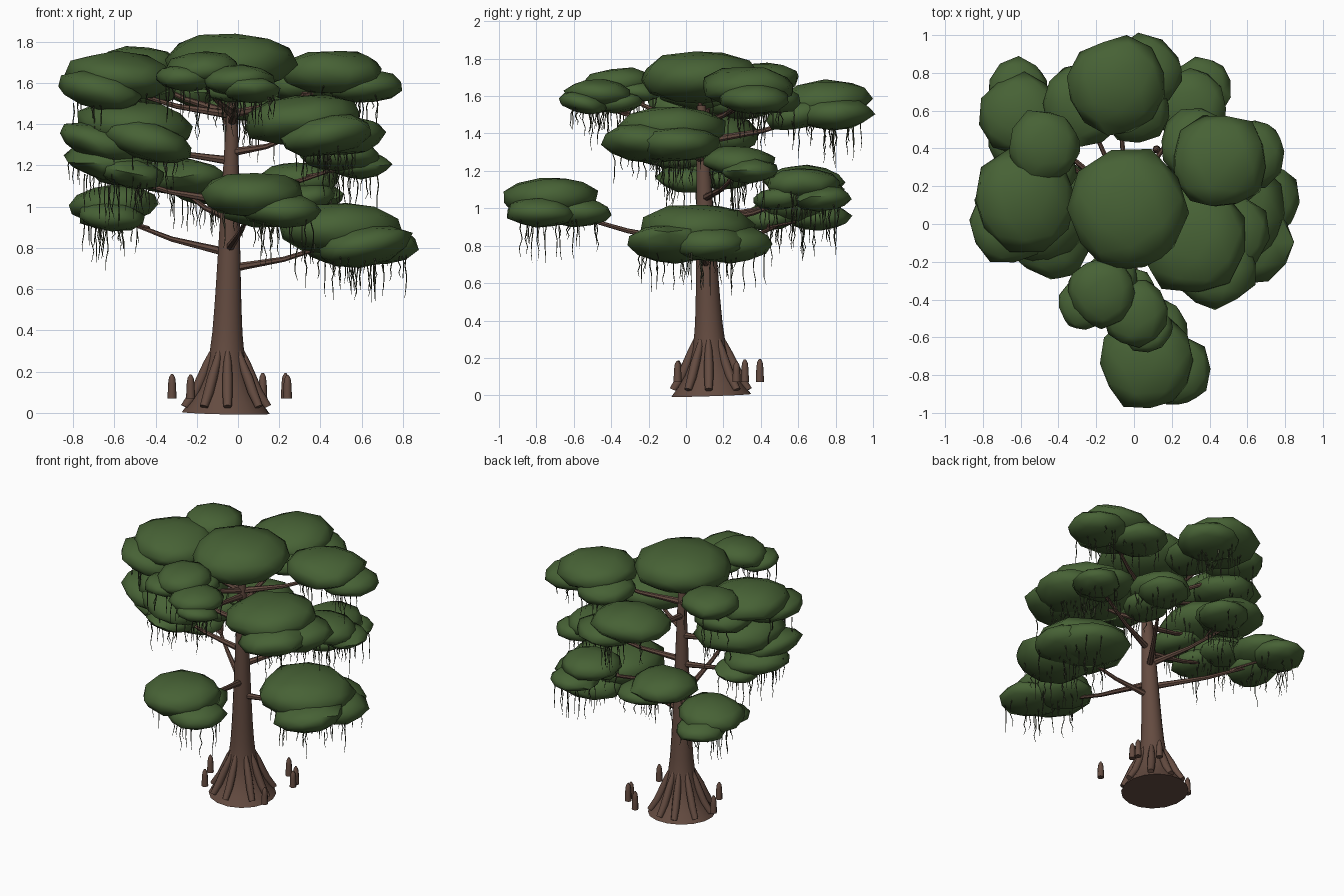
import bpy, bmesh, math, random
from mathutils import Vector, Matrix

if "Cube" in bpy.data.objects:
    bpy.data.objects.remove(bpy.data.objects["Cube"])

random.seed(7)


def material(name, rgb):
    m = bpy.data.materials.new(name)
    m.diffuse_color = (*rgb, 1)
    m.use_nodes = True
    m.node_tree.nodes["Principled BSDF"].inputs["Base Color"].default_value = m.diffuse_color
    return m


BARK = material("bark_brown", (0.128, 0.071, 0.052))
LEAF = material("leaf_green", (0.063, 0.122, 0.036))
MOSS = material("moss_dark", (0.055, 0.062, 0.035))


def finish(bm, name, mat, angle=40):
    bmesh.ops.recalc_face_normals(bm, faces=bm.faces)
    me = bpy.data.meshes.new(name)
    bm.to_mesh(me)
    bm.free()
    me.materials.append(mat)
    ob = bpy.data.objects.new(name, me)
    bpy.context.collection.objects.link(ob)
    bpy.ops.object.select_all(action='DESELECT')
    ob.select_set(True)
    bpy.context.view_layer.objects.active = ob
    bpy.ops.object.shade_smooth_by_angle(angle=math.radians(angle))


def tube(bm, pts, radii, sides):
    """Closed tapering tube along a list of points."""
    pts = [Vector(p) for p in pts]
    q = (pts[-1] - pts[0]).to_track_quat('Z', 'Y')
    rings = []
    for p, r in zip(pts, radii):
        rings.append([bm.verts.new(p + q @ Vector((r * math.cos(a), r * math.sin(a), 0)))
                      for a in (2 * math.pi * i / sides for i in range(sides))])
    for lo, hi in zip(rings, rings[1:]):
        for i in range(sides):
            j = (i + 1) % sides
            bm.faces.new((lo[i], lo[j], hi[j], hi[i]))
    bm.faces.new(rings[0])
    bm.faces.new(rings[-1])


def heading(a):
    return Vector((math.cos(a), math.sin(a), 0))


def trunk_axis(z):
    """Centre line of the slightly leaning trunk."""
    t = z / 1.6
    return Vector((-0.06 + 0.035 * t, 0.135 - 0.055 * t, z))


def trunk_radius(z):
    """Straight taper plus a flare that fades above the foot."""
    return 0.086 - 0.040 * z + 0.13 * math.exp(-((z / 0.13) ** 1.15))


# Trunk with flared foot
bm = bmesh.new()
heights = [1.55 * (i / 13) ** 1.8 for i in range(14)]
tube(bm, [trunk_axis(z) for z in heights], [trunk_radius(z) for z in heights], 16)
finish(bm, "trunk", BARK)

# Buttress roots bulging out of the flare
bm = bmesh.new()
for i in range(9):
    d = heading(2 * math.pi * (i + random.uniform(-0.25, 0.25)) / 9)
    bulge = random.uniform(0.008, 0.02)
    pts = [trunk_axis(z) + d * (trunk_radius(z) + off) for z, off in
           ((0.3, -0.012), (0.24, 0.002), (0.17, bulge), (0.1, bulge), (0.03, 0.01))]
    tube(bm, pts, (0.012, 0.02, 0.025, 0.025, 0.02), 8)
finish(bm, "buttress_roots", BARK, 50)

# Root knees standing around the trunk
bm = bmesh.new()
for x, y in ((-0.32, 0.15), (-0.23, -0.04), (0.12, 0.395), (0.24, 0.27), (0.23, 0.315), (0.24, -0.045)):
    h = random.uniform(0.11, 0.125)
    tube(bm, [(x, y, 0.07 + h * t) for t in (0, 0.6, 0.85, 1)], (0.022, 0.019, 0.015, 0.005), 8)
finish(bm, "root_knees", BARK, 50)


def add_blob(bm, c, r, tilt):
    """Flattened, uneven leaf mass with a shallower underside."""
    verts = bmesh.ops.create_icosphere(bm, subdivisions=2, radius=1)['verts']
    spin = Matrix.Rotation(random.uniform(0, 6.28), 4, 'Z')
    tip = Matrix.Rotation(random.uniform(0, 0.6), 4, 'X')
    out = Vector((c.x, c.y, 0)).normalized()
    lean = Matrix.Rotation(math.radians(-tilt + random.uniform(-5, 5)), 4, Vector((-out.y, out.x, 0)))
    for v in verts:
        p = spin @ tip @ (v.co * random.uniform(0.92, 1.06))
        p.z *= 0.44 if p.z > 0 else 0.42
        v.co = lean @ (p * r) + c


def leaf_cluster(name, x, y, z, r, bearings=(), drop=0.26):
    """Main leaf mass, smaller ones at the given bearings, their branch and moss."""
    c = Vector((x, y, z))
    blobs = [(c, r)]
    for deg in bearings:
        k = random.uniform(0.70, 0.80)
        blobs.append((c + heading(math.radians(deg)) * 0.6 * r - Vector((0, 0, drop * r)), k * r))
    bm = bmesh.new()
    for i, (p, rad) in enumerate(blobs):
        add_blob(bm, p, rad, 10 if i and p.y < y - 0.05 else 0)
    finish(bm, name + "_foliage", LEAF, 60)

    # Branch rising outward from the trunk
    bm = bmesh.new()
    a = trunk_axis(min(z - 0.06 - 0.24 * math.hypot(x + 0.05, y - 0.1), 1.45))
    end = c - Vector((0, 0, 0.06))
    mid = a.lerp(end, 0.5) - Vector((0, 0, 0.02))
    tube(bm, [a, a.lerp(mid, 0.5), mid, end], (0.022, 0.017, 0.013, 0.008), 7)
    for p, rad in blobs[1:]:
        fork = a.lerp(end, 0.7)
        tube(bm, [fork, fork.lerp(p, 0.5), p], (0.008, 0.007, 0.005), 6)
    finish(bm, name + "_branch", BARK)

    # Hanging moss strands
    if name == "crown":
        return
    bm = bmesh.new()
    for p, rad in blobs:
        for i in range(int(48 * rad)):
            s = 0.85 * math.sqrt(random.random())
            top = p + heading(random.uniform(0, 6.28)) * rad * s
            top.z -= 0.34 * rad * math.sqrt(1 - s * s)
            length = random.uniform(0.06, 0.22)
            pts = [top + Vector((random.uniform(-0.008, 0.008), random.uniform(-0.008, 0.008),
                                 -length * k / 4)) for k in range(5)]
            tube(bm, pts, (0.0035, 0.0035, 0.003, 0.0025, 0.001), 3)
    finish(bm, name + "_moss", MOSS)


# Canopy, from the crown down
leaf_cluster("crown", -0.03, 0.07, 1.70, 0.33)
leaf_cluster("crown_front", -0.17, -0.36, 1.67, 0.19, (-145, 60))
leaf_cluster("crown_front_low", 0.0, -0.47, 1.61, 0.18, (-50, 100))
leaf_cluster("upper_left", -0.57, 0.13, 1.63, 0.28, (65, 235))
leaf_cluster("upper_left_back", -0.48, 0.41, 1.69, 0.20)
leaf_cluster("upper_right", 0.46, 0.33, 1.65, 0.26, (15, 145))
leaf_cluster("upper_back", -0.09, 0.73, 1.57, 0.26, (25, -50))
leaf_cluster("middle_left", -0.50, 0.10, 1.39, 0.30, (-68, 205))
leaf_cluster("lower_left", -0.62, 0.10, 1.22, 0.22, (-40, 60))
leaf_cluster("middle_front_right", 0.31, -0.08, 1.42, 0.30, (-48, 10))
leaf_cluster("middle_right", 0.49, 0.28, 1.25, 0.20, (30,))
leaf_cluster("back_right", 0.30, 0.62, 1.13, 0.20, (60, -75), 0.4)
leaf_cluster("back_left", -0.27, 0.63, 1.14, 0.22, (30,))
leaf_cluster("low_left", -0.60, 0.58, 1.01, 0.22, (95, -95))
leaf_cluster("low_right", 0.49, 0.06, 0.89, 0.31, (20, 70, -50))
leaf_cluster("low_front", 0.07, -0.73, 1.06, 0.26, (-18, 75), 0.32)
